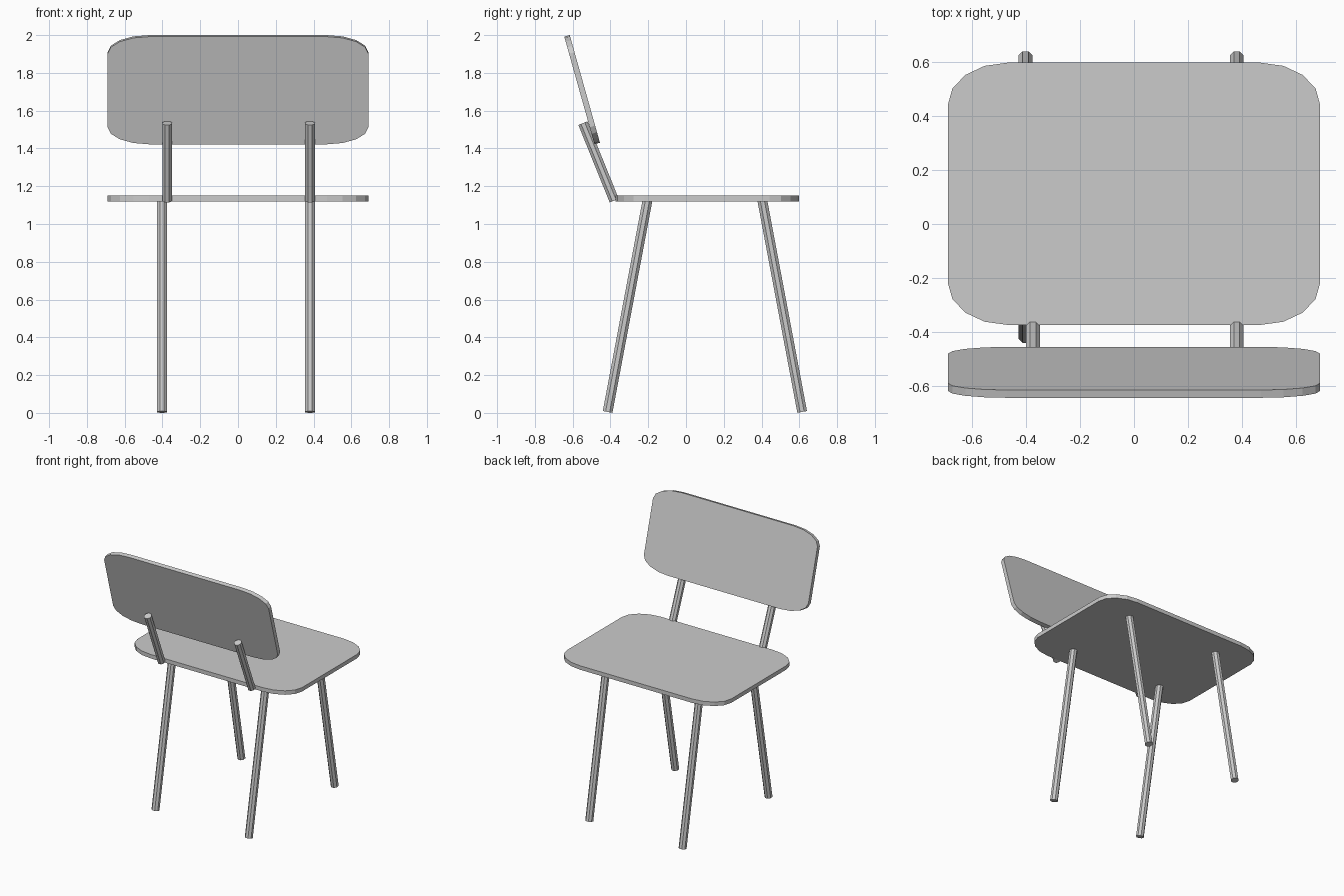
import bpy, bmesh
from math import sin, cos, pi, atan2
from mathutils import Matrix, Vector

if "Cube" in bpy.data.objects:
    bpy.data.objects.remove(bpy.data.objects["Cube"])


def add_object(name, bm, matrix=Matrix.Identity(4)):
    bmesh.ops.recalc_face_normals(bm, faces=bm.faces)
    mesh = bpy.data.meshes.new(name)
    bm.to_mesh(mesh)
    bm.free()
    obj = bpy.data.objects.new(name, mesh)
    obj.matrix_world = matrix
    bpy.context.collection.objects.link(obj)
    return obj


def rounded_panel(name, half_x, half_y, rx, ry, thickness, matrix, steps=4):
    """Flat panel with elliptical corners, centred on its own origin."""
    bm = bmesh.new()
    verts = []
    for q, (sx, sy) in enumerate([(1, 1), (-1, 1), (-1, -1), (1, -1)]):
        for i in range(steps + 1):
            a = (q + i / steps) * pi / 2
            verts.append(bm.verts.new((sx * (half_x - rx) + rx * cos(a),
                                       sy * (half_y - ry) + ry * sin(a),
                                       -thickness / 2)))
    face = bm.faces.new(verts)
    top = bmesh.ops.extrude_face_region(bm, geom=[face])["geom"]
    bmesh.ops.translate(bm, vec=(0, 0, thickness),
                        verts=[v for v in top if isinstance(v, bmesh.types.BMVert)])
    return add_object(name, bm, matrix)


def rod(name, start, end, radius=0.028, sides=8):
    """Straight rod between two points, tilted only about x."""
    start, end = Vector(start), Vector(end)
    d = end - start
    bm = bmesh.new()
    bmesh.ops.create_cone(bm, cap_ends=True, segments=sides, radius1=radius,
                          radius2=radius, depth=d.length,
                          matrix=Matrix.Rotation(pi / sides, 4, 'Z'))
    m = Matrix.Translation((start + end) / 2) @ Matrix.Rotation(-atan2(d.y, d.z), 4, 'X')
    return add_object(name, bm, m)


# Seat
rounded_panel("seat", 0.69, 0.486, 0.22, 0.155, 0.03,
              Matrix.Translation((0, 0.112, 1.135)))

# Backrest, leaning back
lean = atan2(0.16, 0.57)
rounded_panel("backrest", 0.69, 0.296, 0.22, 0.094, 0.03,
              Matrix.Translation((0, -0.55, 1.711)) @ Matrix.Rotation(pi / 2 + lean, 4, 'X'))

# Legs and backrest posts
for side, leg_x, post_x in (("left", -0.402, -0.375), ("right", 0.381, 0.381)):
    rod(f"back_leg_{side}", (leg_x, -0.415, 0.005), (leg_x, -0.203, 1.13))
    rod(f"front_leg_{side}", (leg_x, 0.615, 0.005), (leg_x, 0.403, 1.13))
    rod(f"back_post_{side}", (post_x, -0.38, 1.124), (post_x, -0.546, 1.534))
